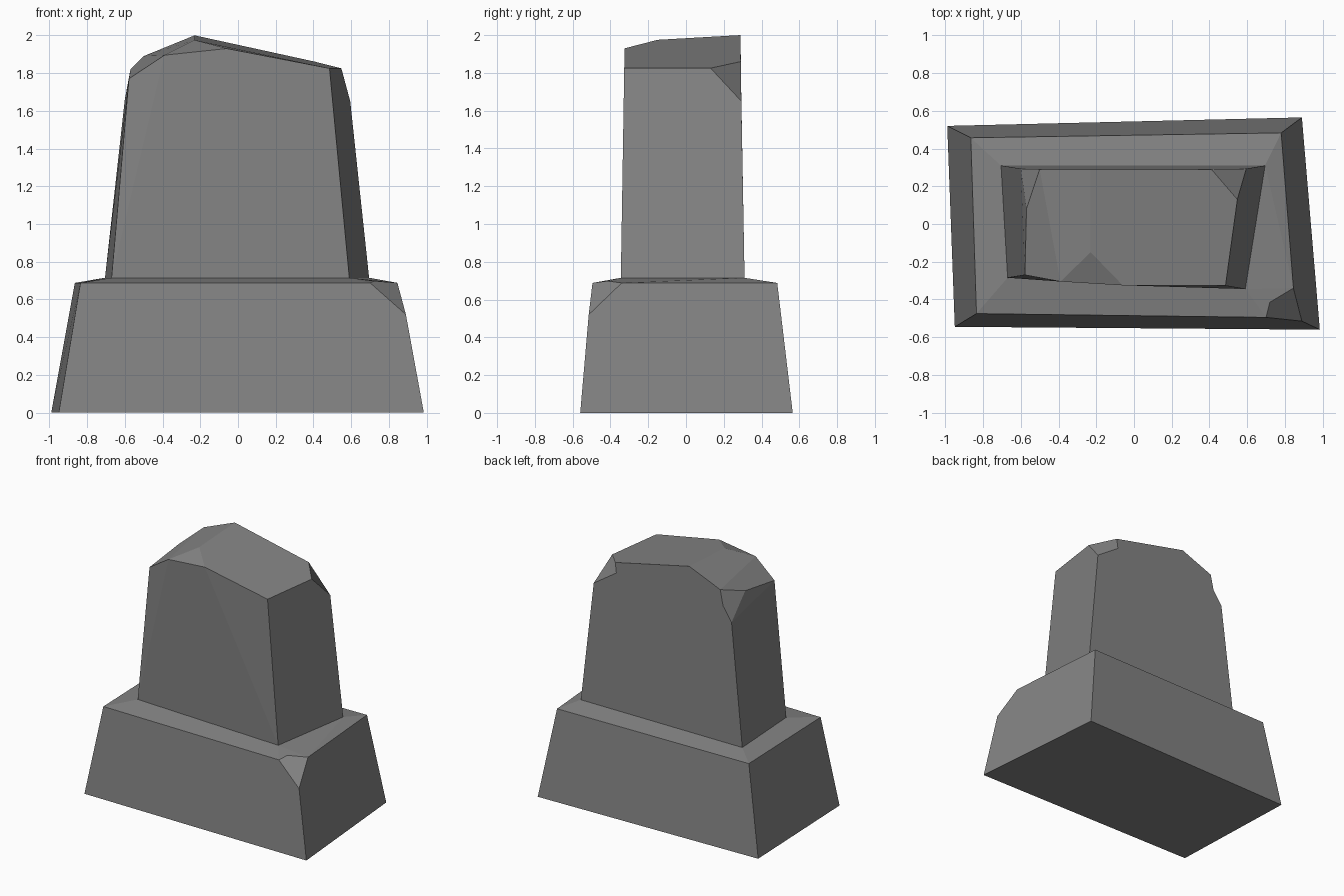
import bpy, bmesh, math
from mathutils import Vector

if "Cube" in bpy.data.objects:
    bpy.data.objects.remove(bpy.data.objects["Cube"])

stone = bpy.data.materials.new("grey stone")
stone.diffuse_color = (0.23, 0.23, 0.23, 1)
stone.use_nodes = True
stone.node_tree.nodes["Principled BSDF"].inputs["Base Color"].default_value = stone.diffuse_color


def rock(name, points, dents):
    """Faceted block from its corner points; each dent pulls a new point into a chip edge."""
    bm = bmesh.new()
    for p in points:
        bm.verts.new(p)
    res = bmesh.ops.convex_hull(bm, input=bm.verts[:])
    loose = [v for v in bm.verts if not v.link_faces]
    bmesh.ops.delete(bm, geom=loose, context='VERTS')
    bmesh.ops.dissolve_limit(bm, angle_limit=math.radians(3), verts=bm.verts[:], edges=bm.edges[:])
    for a, b, target in dents:
        va = min(bm.verts, key=lambda v: (v.co - Vector(a)).length)
        vb = min(bm.verts, key=lambda v: (v.co - Vector(b)).length)
        edge = bm.edges.get((va, vb))
        if edge:
            _, v = bmesh.utils.edge_split(edge, va, 0.5)
            v.co = target
    bmesh.ops.recalc_face_normals(bm, faces=bm.faces[:])
    me = bpy.data.meshes.new(name)
    bm.to_mesh(me)
    bm.free()
    me.materials.append(stone)
    ob = bpy.data.objects.new(name, me)
    bpy.context.collection.objects.link(ob)
    return ob


# footprint shared by the headstone bottom and the plinth top
foot = [(-0.67, -0.285, 0.715), (0.59, -0.345, 0.715),
        (0.695, 0.31, 0.715), (-0.705, 0.31, 0.715)]

# plinth: tapered block with a chipped front right corner
c1, c2 = (0.70, -0.495, 0.688), (0.845, -0.34, 0.688)
rock("plinth", foot + [
    (-0.95, -0.545, 0), (0.985, -0.56, 0), (0.89, 0.565, 0), (-0.99, 0.52, 0),
    (-0.835, -0.475, 0.688), (0.78, 0.483, 0.688), (-0.865, 0.457, 0.688),
    (0.89, -0.515, 0.52), c1, c2],
    [(c1, c2, (0.72, -0.415, 0.698))])

# headstone: tapered slab, pitched top with chipped corners
l1, l2 = (-0.50, 0.29, 1.89), (-0.60, 0.293, 1.66)
r1, r2 = (0.41, 0.29, 1.86), (0.595, 0.293, 1.65)
rock("headstone", foot + [
    (-0.23, -0.15, 1.975), (-0.23, 0.288, 2.0),
    (-0.39, -0.305, 1.895), (-0.06, -0.325, 1.93),
    (-0.578, -0.27, 1.77), (-0.57, 0.08, 1.82),
    (0.485, -0.327, 1.825), (0.548, 0.13, 1.825),
    l1, l2, r1, r2],
    [(l1, l2, (-0.525, 0.291, 1.77)), (r1, r2, (0.40, 0.291, 1.78))])
